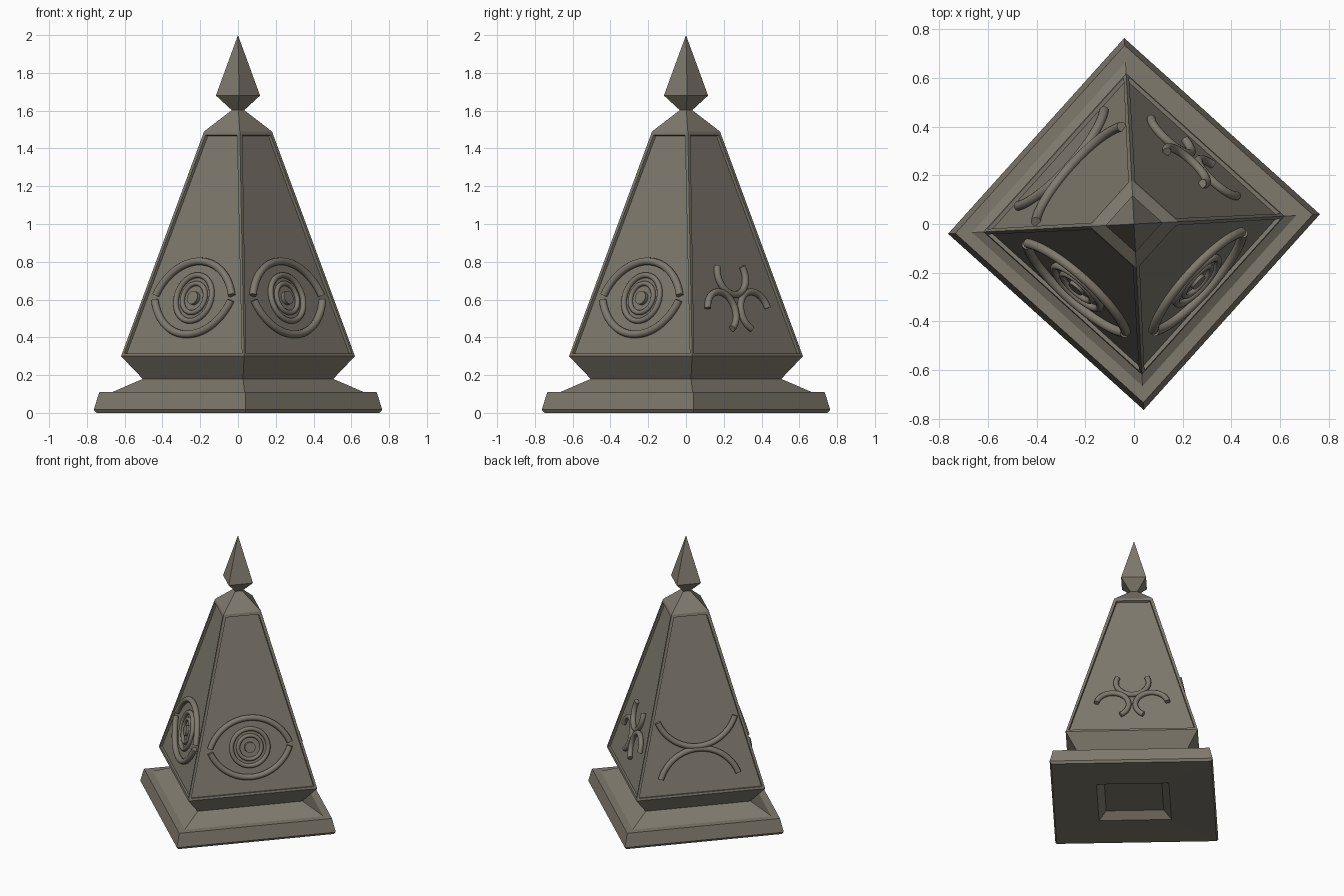
import bpy, bmesh
from math import sin, cos, radians, atan2, pi, sqrt
from mathutils import Matrix, Vector

cube = bpy.data.objects.get("Cube")
if cube:
    bpy.data.objects.remove(cube, do_unlink=True)

stone = bpy.data.materials.new("warm_grey_stone")
stone.use_nodes = True
COLOR = (0.215, 0.195, 0.155, 1)
stone.diffuse_color = COLOR
stone.node_tree.nodes["Principled BSDF"].inputs["Base Color"].default_value = COLOR

TURN = 3                      # slight turn of the square plan, degrees
LOW, HIGH = (0.62, 0.30), (0.18, 1.49)   # corner radius and height of the shaft


def finish(name, bm, smooth=False):
    bmesh.ops.recalc_face_normals(bm, faces=bm.faces)
    mesh = bpy.data.meshes.new(name)
    bm.to_mesh(mesh)
    bm.free()
    mesh.materials.append(stone)
    ob = bpy.data.objects.new(name, mesh)
    bpy.context.collection.objects.link(ob)
    if smooth:
        bpy.ops.object.select_all(action='DESELECT')
        ob.select_set(True)
        bpy.context.view_layer.objects.active = ob
        bpy.ops.object.shade_smooth_by_angle(angle=radians(40))
    return ob


def square_lathe(name, profile, panels=False):
    """Sweep a (corner radius, height) profile around four corners."""
    bm = bmesh.new()
    rings = []
    for r, z in profile:
        angles = [radians(TURN + 90 * k) for k in range(4)]
        rings.append([bm.verts.new((r * cos(a), r * sin(a), z)) for a in angles])
    sides = []
    for low, high in zip(rings, rings[1:]):
        for k in range(4):
            n = (k + 1) % 4
            sides.append(bm.faces.new((low[k], low[n], high[n], high[k])))
    bm.faces.new(rings[0][::-1])
    bm.faces.new(rings[-1])
    bmesh.ops.remove_doubles(bm, verts=bm.verts, dist=0.0005)
    bmesh.ops.recalc_face_normals(bm, faces=bm.faces)
    if panels:
        bmesh.ops.inset_individual(bm, faces=sides, thickness=0.025)
        bmesh.ops.inset_individual(bm, faces=sides, thickness=0.003, depth=-0.016)
    return finish(name, bm)


# Stepped plinth with a shallow hollow underneath
square_lathe("plinth", [(0.27, 0.05), (0.34, 0.005), (0.75, 0), (0.765, 0.017),
                        (0.735, 0.11), (0.667, 0.11), (0.505, 0.18)])
# Flared collar, panelled shaft, cap and finial
square_lathe("collar", [(0.505, 0.18), LOW])
square_lathe("shaft", [LOW, HIGH], panels=True)
square_lathe("cap", [HIGH, (0.03, 1.605)])
square_lathe("finial", [(0.03, 1.60), (0.117, 1.68), (0.0001, 2.0)])


def face_frame(k, z=0.61):
    """Frame on shaft side k: x across, y up the slope, z outward."""
    a = radians(TURN + 45 + 90 * k)
    n, up = Vector((cos(a), sin(a), 0)), Vector((0, 0, 1))
    run = (LOW[0] - HIGH[0]) / sqrt(2)
    tilt = atan2(run, HIGH[1] - LOW[1])
    apothem = LOW[0] / sqrt(2) - run * (z - LOW[1]) / (HIGH[1] - LOW[1])
    u = up.cross(n)
    v = up * cos(tilt) - n * sin(tilt)
    w = n * cos(tilt) + up * sin(tilt)
    m = Matrix((u, v, w)).transposed().to_4x4()
    m.translation = n * apothem + up * z
    return m


def arc_tube(name, frame, center, radius, start, end, tube=0.02, lift=-0.003):
    """Round bar bent along an arc; a full turn makes a closed ring."""
    bm = bmesh.new()
    closed = abs(end - start) >= 360
    steps = 40 if closed else 28
    sides = 12
    rings = []
    for i in range(steps if closed else steps + 1):
        a = radians(start + (end - start) * i / steps)
        ring = []
        for j in range(sides):
            b = 2 * pi * j / sides
            r = radius + tube * cos(b)
            p = Vector((center[0] + r * cos(a), center[1] + r * sin(a),
                        lift + tube * sin(b)))
            ring.append(bm.verts.new(frame @ p))
        rings.append(ring)
    pairs = list(zip(rings, rings[1:]))
    if closed:
        pairs.append((rings[-1], rings[0]))
    else:
        bm.faces.new(rings[0])
        bm.faces.new(rings[-1])
    for p, q in pairs:
        for j in range(sides):
            n = (j + 1) % sides
            bm.faces.new((p[j], p[n], q[n], q[j]))
    return finish(name, bm, smooth=True)


def eye(side, label):
    f = face_frame(side)
    arc_tube(label + "_upper_lid", f, (0, -0.09), 0.29, 21, 159)
    arc_tube(label + "_lower_lid", f, (0, 0.09), 0.29, 201, 339)
    arc_tube(label + "_iris_outer", f, (0, 0), 0.125, 0, 360, 0.015, -0.008)
    arc_tube(label + "_iris_inner", f, (0, 0), 0.08, 0, 360, 0.013, -0.008)
    bm = bmesh.new()
    bmesh.ops.create_cone(bm, cap_ends=True, segments=24, radius1=0.036,
                          radius2=0.036, depth=0.03,
                          matrix=f @ Matrix.Translation((0, 0, -0.01)))
    finish(label + "_pupil", bm, smooth=True)


# Eyes on the two front sides
eye(2, "right_eye")
eye(3, "left_eye")

# Back-to-back crescents
f = face_frame(1)
arc_tube("upper_crescent", f, (0, 0.288), 0.28, 200, 340)
arc_tube("lower_crescent", f, (0, -0.288), 0.28, 20, 160)

# Three hooked arcs meeting in the middle
f = face_frame(0, 0.605)
arc_tube("top_hook", f, (0, 0.13), 0.108, 155, 385, 0.018)
arc_tube("left_hook", f, (-0.13, -0.07), 0.108, -60, 170, 0.018)
arc_tube("right_hook", f, (0.13, -0.07), 0.108, 10, 240, 0.018)
